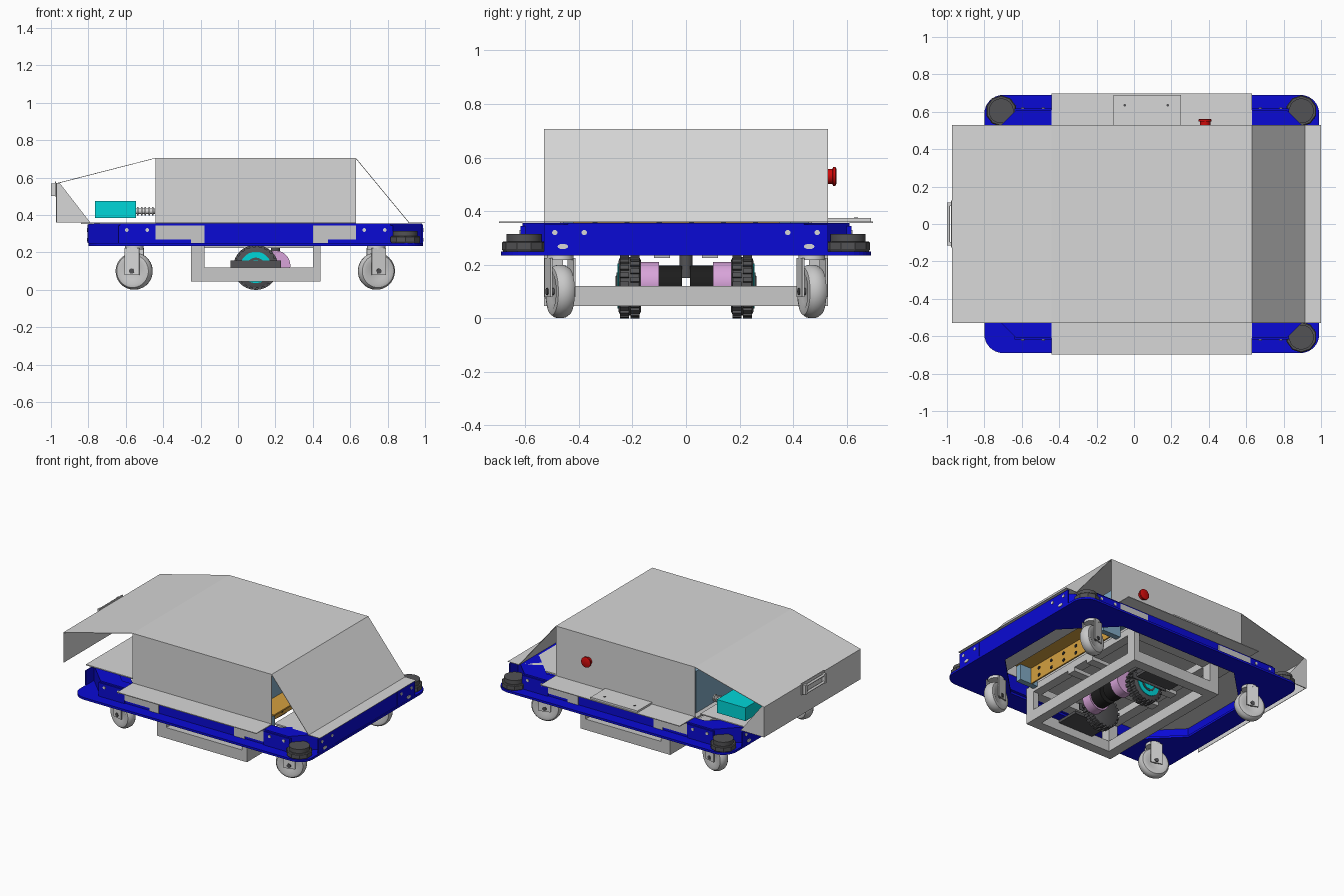
import bpy, bmesh, math
from mathutils import Matrix, Vector

cube = bpy.data.objects.get("Cube")
if cube:
    bpy.data.objects.remove(cube)


def material(name, r, g, b):
    m = bpy.data.materials.new(name)
    m.diffuse_color = (r, g, b, 1)
    m.use_nodes = True
    m.node_tree.nodes["Principled BSDF"].inputs["Base Color"].default_value = (r, g, b, 1)
    return m


GREY = material("sheet grey", .68, .68, .68)
STEEL = material("steel grey", .58, .58, .58)
BLUE = material("frame blue", .003, .003, .66)
DARK = material("rubber grey", .085, .085, .09)
TEAL = material("teal", .0, .67, .69)
PINK = material("motor pink", .69, .37, .7)
BLACK = material("black", .012, .012, .012)
RED = material("button red", .62, .003, .003)
ORANGE = material("bracket orange", .66, .35, .05)
SLATE = material("slate blue", .22, .4, .55)


def finish(name, bm, mat, smooth=False):
    bmesh.ops.recalc_face_normals(bm, faces=bm.faces)
    me = bpy.data.meshes.new(name)
    bm.to_mesh(me)
    bm.free()
    ob = bpy.data.objects.new(name, me)
    bpy.context.collection.objects.link(ob)
    me.materials.append(mat)
    if smooth:
        bpy.ops.object.select_all(action='DESELECT')
        ob.select_set(True)
        bpy.context.view_layer.objects.active = ob
        bpy.ops.object.shade_smooth_by_angle(angle=math.radians(35))
    return ob


def box(name, x, y, z, mat):
    """Box from three (low, high) ranges."""
    bm = bmesh.new()
    bmesh.ops.create_cube(bm, size=1)
    for v in bm.verts:
        v.co = Vector(r[0] + (c + .5) * (r[1] - r[0]) for c, r in zip(v.co, (x, y, z)))
    return finish(name, bm, mat)


def prism(name, profile, y0, y1, mat):
    """Closed (x, z) outline drawn out along y."""
    bm = bmesh.new()
    f = bm.faces.new([bm.verts.new((x, y0, z)) for x, z in profile])
    out = bmesh.ops.extrude_face_region(bm, geom=[f])["geom"]
    bmesh.ops.translate(bm, vec=(0, y1 - y0, 0), verts=[e for e in out if isinstance(e, bmesh.types.BMVert)])
    return finish(name, bm, mat)


ROT = {'Z': Matrix.Identity(3), 'Y': Matrix.Rotation(-math.pi / 2, 3, 'X'), 'X': Matrix.Rotation(math.pi / 2, 3, 'Y')}


def lathe(name, profile, loc, mat, axis='Z', n=32, yaw=0, smooth=True):
    """Turn (radius, height) points about an axis, capped at both ends."""
    bm = bmesh.new()
    turn = Matrix.Rotation(yaw, 3, 'Z') @ ROT[axis]
    rings = []
    for r, h in profile:
        angles = [2 * math.pi * (i + .5) / n for i in range(n)]
        rings.append([bm.verts.new(Vector(loc) + turn @ Vector((r * math.cos(a), r * math.sin(a), h))) for a in angles])
    for a, b in zip(rings, rings[1:]):
        for i in range(n):
            bm.faces.new((a[i], a[(i + 1) % n], b[(i + 1) % n], b[i]))
    bm.faces.new(rings[0])
    bm.faces.new(rings[-1])
    return finish(name, bm, mat, smooth)


def cyl(name, r, loc, length, mat, axis='Z', n=32):
    return lathe(name, [(r, -length / 2), (r, length / 2)], loc, mat, axis, n)


def outline(x0, x1, y0, y1, r, chamfer, n=8):
    pts = []
    for k, (cx, cy) in enumerate([(x1 - r, y1 - r), (x0 + r, y1 - r), (x0 + r, y0 + r), (x1 - r, y0 + r)]):
        for i in range(n + 1):
            t = i / n
            u, w = (1 - t, t) if chamfer else (math.cos(t * math.pi / 2), math.sin(t * math.pi / 2))
            for _ in range(k):
                u, w = -w, u
            pts.append((cx + r * u, cy + r * w))
    return pts


def ring(name, outer, inner, z0, z1, mat):
    bm = bmesh.new()
    loops = [[bm.verts.new((x, y, z)) for x, y in o]
             for o, z in ((outer, z0), (outer, z1), (inner, z1), (inner, z0))]
    for a, b in zip(loops, loops[1:] + loops[:1]):
        for i in range(len(a)):
            j = (i + 1) % len(a)
            bm.faces.new((a[i], a[j], b[j], b[i]))
    return finish(name, bm, mat)


# Blue chassis: rounded base ring and chamfered upper rail
base_hole = outline(-.66, .85, -.55, .55, .3, True)
ring("base_ring", outline(-.8, .99, -.69, .69, .1, False), base_hole, .235, .25, BLUE)
ring("upper_rail", outline(-.8, .985, -.61, .61, .17, True),
     outline(-.72, .9, -.53, .53, .2, True), .25, .355, BLUE)
for s in (-1, 1):
    for x in (-.54, .73):
        box("side_bracket", (x - .1, x + .1), sorted((s * .6, s * .618)), (.25, .345), BLUE)
        for dx in (-.055, .055):
            cyl("side_bolt", .01, (x + dx, s * .619, .32), .006, GREY, 'Y', 12)
    for x, out in ((-.8, -1), (.985, 1)):
        box("end_bracket", (x - .004, x + .004), sorted((s * .34, s * .53)), (.25, .35), BLUE)
        for y in (.38, .49):
            cyl("end_bolt", .01, (x + out * .005, s * y, .32), .006, GREY, 'X', 12)
        slot = cyl("end_slot", .01, (0, 0, 0), .006, GREY, 'X', 16)
        slot.scale.y = 2
        slot.location = (x + out * .005, s * .46, .268)
    # Grey arms on the rail that carry the lower frame
    for x0, x1, l0, l1 in ((-.44, -.25, -.25, -.18), (.48, .63, .4, .48)):
        box("arm_plate", (x0, x1), sorted((s * .605, s * .616)), (.27, .345), STEEL)
        box("arm_drop", (l0, l1), sorted((s * .605, s * .616)), (.25, .345), STEEL)

# Corner bumpers: three corners only
for x, y in ((-.71, .605), (.895, .605), (.895, -.605)):
    lathe("bumper", [(.078, .25), (.083, .258), (.083, .282), (.078, .287)], (x, y, 0), DARK, n=10, smooth=False)
    cyl("bumper_cap", .066, (x, y, .3), .03, DARK)

# Hanging drive frame
for s in (-1, 1):
    box("frame_side_bar", (-.25, .44), sorted((s * .53, s * .46)), (.045, .12), STEEL)
    box("drive_step", (-.04, .23), sorted((s * .46, s * .3)), (.1, .12), DARK)
    box("drive_guard", (-.04, .23), sorted((s * .258, s * .264)), (.11, .158), DARK)
    for x in ((-.25, -.18), (.4, .44)):
        box("frame_leg", x, sorted((s * .53, s * .46)), (.12, .3), STEEL)
    box("cross_beam", (-.25, .44), sorted((s * .06, s * .12)), (.225, .25), STEEL)
    box("top_bar", (-.25, .44), sorted((s * .46, s * .53)), (.25, .3), STEEL)
for x in ((-.25, -.18), (.375, .44)):
    box("frame_end_bar", x, (-.46, .46), (.045, .12), STEEL)
    box("top_end_bar", x, (-.53, .53), (.25, .3), STEEL)

# Drive wheels with tread blocks, hubs and motors
WX, WZ = .095, .12
for s in (-1, 1):
    yc = s * .21
    lathe("drive_tyre", [(.095, -.042), (.11, -.035), (.11, .035), (.095, .042)], (WX, yc, WZ), DARK, 'Y', 40)
    bm = bmesh.new()
    for i in range(22):
        for side in (-1, 1):
            a = 2 * math.pi * (i + side * .25) / 22
            bmesh.ops.create_cube(bm, size=1, matrix=Matrix.Translation((WX, yc + side * .02, WZ))
                                  @ Matrix.Rotation(a, 4, 'Y') @ Matrix.Translation((.11, 0, 0))
                                  @ Matrix.Diagonal((.02, .034, .018, 1)))
    finish("tyre_tread", bm, DARK)
    cyl("wheel_hub", .084, (WX, yc + s * .02, WZ), .052, TEAL, 'Y')
    cyl("hub_recess", .052, (WX, yc + s * .045, WZ), .008, DARK, 'Y')
    cyl("hub_cap", .04, (WX, yc + s * .046, WZ), .012, TEAL, 'Y')
    cyl("gear_motor", .08, (.2, s * .135, .13), .07, PINK, 'Y')
    cyl("motor_body", .068, (.2, s * .06, .13), .09, BLACK, 'Y')
cyl("pivot_post", .025, (.2, 0, .2), .1, DARK, n=16)

# Swivel castors
tyre = [(.045, -.026), (.07, -.036), (.088, -.032), (.098, -.018), (.1, 0),
        (.098, .018), (.088, .032), (.07, .036), (.045, .026)]
for x in (-.555, .74):
    for s in (-1, 1):
        y, yaw = s * .47, .28 if x > 0 else -.28
        lathe("castor_wheel", tyre, (x, y, .1), STEEL, 'Y', 32, yaw)
        for d in (-1, 1):
            fork = box("castor_fork", (-.04, .04), (d * .045 - .004, d * .045 + .004), (.08, .225), GREY)
            fork.location = (x, y, 0)
            fork.rotation_euler.z = yaw
        lathe("castor_axle", [(.014, -.053), (.014, .053)], (x, y, .1), DARK, 'Y', 12, yaw)
        cyl("castor_crown", .05, (x, y, .227), .02, GREY)

# Bent sheet cover: top run, upright sides with flanges, tail panel
T = .004
path = [(-.972, .36), (-.972, .57), (-.44, .706), (.63, .706), (.915, .361), (1, .361)]
inner = [(-.969, .36), (-.969, .567), (-.44, .703), (.628, .703), (.913, .358), (1, .358)]
prism("cover_sheet", path + inner[::-1], -.53, .53, GREY)
for s in (-1, 1):
    box("cover_side", (-.44, .63), sorted((s * .53, s * (.53 - T))), (.355, .703), GREY)
    box("side_flange", (-.44, .63), sorted((s * .53, s * .698)), (.356, .361), GREY)
prism("tail_gusset", [(-.972, .36), (-.972, .57), (-.955, .573), (-.79, .36)], .524, .53, GREY)
box("latch_plate", (-.11, .25), (.53, .69), (.361, .374), GREY)
for x in (-.05, .18):
    cyl("latch_bolt", .007, (x, .635, .375), .004, DARK, n=12)
box("tail_deck", (-.84, -.44), (-.47, .47), (.353, .36), GREY)
box("nose_deck", (.63, .9), (-.5, .5), (.345, .355), GREY)
box("floor_plate", (-.44, .4), (-.53, .53), (.335, .35), STEEL)

# Tail handle: a hoop on a backing plate
box("handle_plate", (-.979, -.972), (-.125, .125), (.5, .58), GREY)
for z in (.51, .56):
    cyl("handle_rail", .008, (-.992, 0, z), .22, GREY, 'Y', 12)
for y in (-.105, .105):
    box("handle_post", (-1, -.97), (y - .009, y + .009), (.502, .568), GREY)

# Emergency button
lathe("stop_button", [(.028, .53), (.028, .547), (.036, .549), (.036, .558), (.028, .562)],
      (.38, 0, .53), RED, 'Y', 24)

# Inner equipment
box("equipment_case", (-.4, .45), (-.46, .46), (.35, .64), SLATE)
box("equipment_panel", (.485, .495), (-.42, .35), (.27, .38), ORANGE)
box("panel_shelf", (.45, .6), (-.46, .46), (.38, .39), ORANGE)
for y in (-.44, .37):
    box("panel_cheek", (.44, .58), (y - .02, y + .02), (.27, .38), SLATE)
for i in range(6):
    for z in (.3, .35):
        cyl("panel_hole", .012, (.49, -.34 + i * .12, z), .014, BLACK, 'X', 12)

# Teal connector box with coiled lead
box("connector_box", (-.765, -.545), (.22, .44), (.383, .475), TEAL)
cyl("lead_core", .014, (-.495, .33, .42), .1, GREY, 'X', 16)
for i in range(5):
    cyl("lead_coil", .024, (-.535 + i * .02, .33, .42), .008, GREY, 'X', 16)
